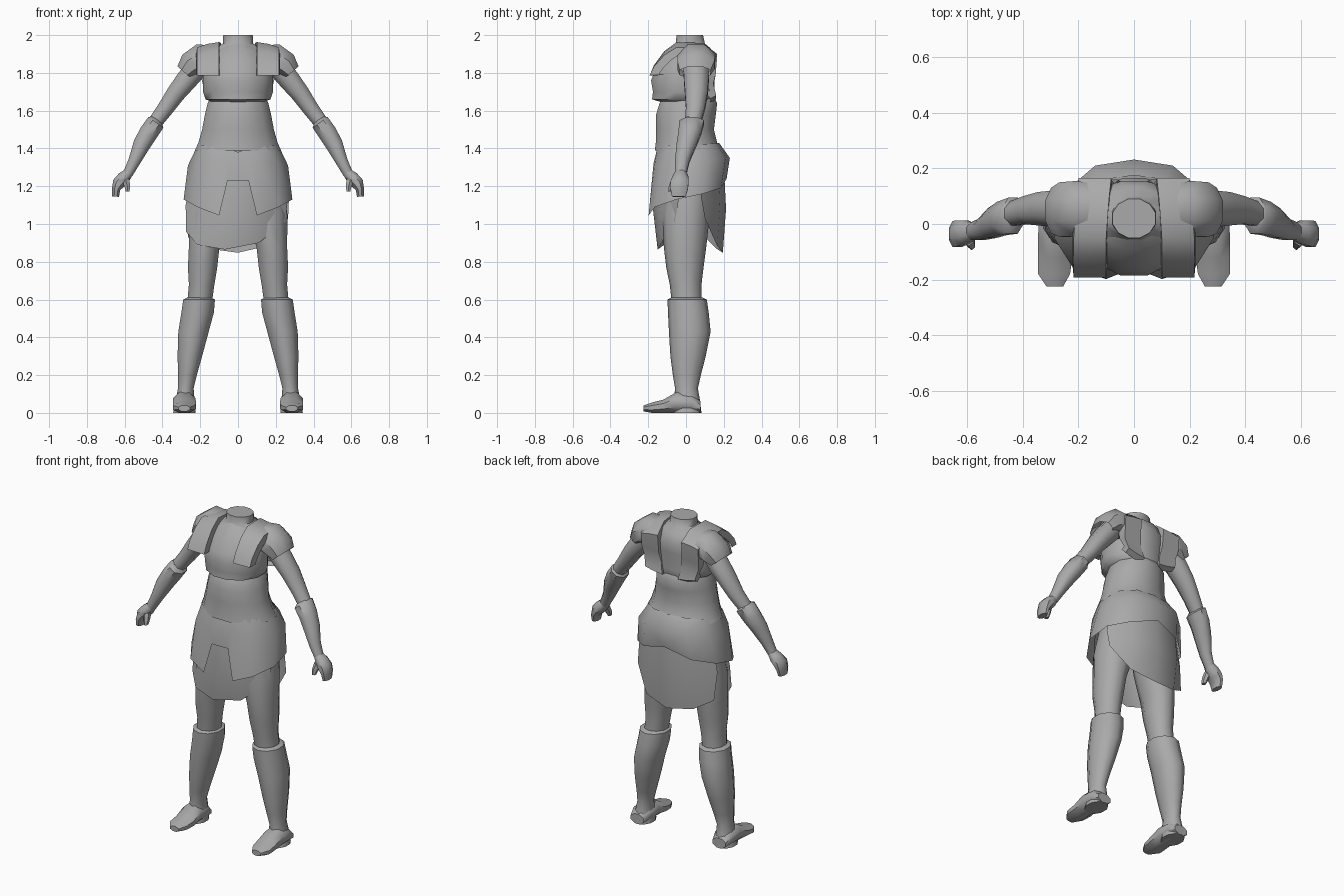
import bpy, math
from mathutils import Vector

grey = bpy.data.materials.new("plain_grey")
grey.diffuse_color = (0.4, 0.4, 0.4, 1)


def make(name, verts, faces, mirror=False, angle=50):
    me = bpy.data.meshes.new(name)
    me.from_pydata(verts, [], faces)
    me.materials.append(grey)
    ob = bpy.data.objects.new(name, me)
    bpy.context.collection.objects.link(ob)
    bpy.ops.object.select_all(action='DESELECT')
    bpy.context.view_layer.objects.active = ob
    ob.select_set(True)
    bpy.ops.object.mode_set(mode='EDIT')
    bpy.ops.mesh.select_all(action='SELECT')
    bpy.ops.mesh.normals_make_consistent(inside=False)
    bpy.ops.object.mode_set(mode='OBJECT')
    bpy.ops.object.shade_smooth_by_angle(angle=math.radians(angle))
    if mirror:
        ob.modifiers.new("mirror", 'MIRROR').merge_threshold = 0.002
    return ob


def loft(name, rings, n=8, mirror=False, caps=(True, True)):
    """Skin rings given as (centre, half axis u, half axis v)."""
    verts, faces = [], []
    k = 1 / math.cos(math.pi / n)
    for c, u, v in rings:
        for i in range(n):
            a = 2 * math.pi * (i + .5) / n
            verts.append(Vector(c) + Vector(u) * math.cos(a) * k + Vector(v) * math.sin(a) * k)
    for r in range(len(rings) - 1):
        for i in range(n):
            j = (i + 1) % n
            faces.append((r*n + i, r*n + j, r*n + n + j, r*n + n + i))
    if caps[0]:
        faces.append(tuple(range(n))[::-1])
    if caps[1]:
        faces.append(tuple(range(len(verts) - n, len(verts))))
    return make(name, verts, faces, mirror)


def zring(z, x0, x1, y0, y1):
    return ((x0+x1)/2, (y0+y1)/2, z), ((x1-x0)/2, 0, 0), (0, (y1-y0)/2, 0)


def yring(y, x0, x1, z0, z1):
    return ((x0+x1)/2, y, (z0+z1)/2), ((x1-x0)/2, 0, 0), (0, 0, (z1-z0)/2)


def limb(name, pts, caps=(True, True), n=8):
    """Mirrored tube through (x, y, z, half width, half depth) points."""
    rings = []
    for i, p in enumerate(pts):
        a, b = pts[max(i-1, 0)], pts[min(i+1, len(pts)-1)]
        t = Vector((b[0]-a[0], 0, b[2]-a[2])).normalized()
        rings.append((p[:3], (-t.z*p[3], 0, t.x*p[3]), (0, p[4], 0)))
    return loft(name, rings, n, True, caps)


def sheet(name, rows, mirror=False, angle=50):
    w = len(rows[0])
    faces = [(r*w+i, r*w+i+1, r*w+w+i+1, r*w+w+i)
             for r in range(len(rows)-1) for i in range(w-1)]
    return make(name, [p for row in rows for p in row], faces, mirror, angle)


def body(name, rows, caps=(True, True)):
    return loft(name, [zring(z, -w, w, f, b) for z, w, f, b in rows], 12, caps=caps)


# trunk: hips, upper body and neck
body("trunk", [(1.12, .2, -.1, .12), (1.25, .23, -.13, .17), (1.4, .2, -.14, .16),
               (1.5, .18, -.14, .14), (1.66, .145, -.12, .145), (1.77, .17, -.12, .15),
               (1.86, .18, -.1, .155), (1.93, .13, -.07, .13), (1.955, .08, -.055, .1),
               (2.0, .078, -.05, .09)])
# waist garment with flared hem
body("waist_wrap", [(1.39, .228, -.165, .185), (1.43, .21, -.16, .165), (1.5, .19, -.158, .148),
                    (1.58, .175, -.158, .158), (1.64, .16, -.14, .165), (1.67, .145, -.12, .15)],
     (False, False))
# chest wrap with ledge underneath
body("chest_wrap", [(1.645, .135, -.13, .145), (1.66, .172, -.18, .15), (1.7, .185, -.175, .15),
                    (1.76, .185, -.185, .15), (1.81, .183, -.165, .155), (1.87, .17, -.13, .155),
                    (1.92, .13, -.09, .135), (1.955, .07, -.055, .1)], (False, False))

# shoulder straps, running from the front over to the back
path = [(-.15, 1.785, 0), (-.193, 1.785, 0), (-.17, 1.84, 0), (-.115, 1.915, 0), (-.05, 1.963, .0),
        (.09, 1.958, -.01), (.165, 1.9, -.018), (.157, 1.79, -.02), (.145, 1.73, -.03),
        (.16, 1.66, -.045), (.13, 1.64, -.045)]
rows = []
for y, z, dx in path:
    s = Vector((0, y - .01, z - 1.8)).normalized() * .05
    rows.append([(.097 + dx, y - s.y, z - s.z), (.1 + dx, y, z), (.16 + dx, y, z - s.z*.2),
                 (.217 + dx, y, z - s.z*.6), (.222 + dx, y - s.y, z - s.z*1.4)])
sheet("shoulder_strap", rows, True)

# short sleeve caps
limb("sleeve_cap", [(.12, .05, 1.87, .075, .09), (.2, .055, 1.868, .085, .1),
                    (.25, .052, 1.84, .072, .098), (.283, .048, 1.802, .05, .082)], (True, False))
# arms
limb("upper_arm", [(.19, .05, 1.86, .06, .065), (.27, .055, 1.765, .057, .066),
                   (.33, .055, 1.69, .05, .06), (.385, .05, 1.61, .043, .05),
                   (.445, .035, 1.53, .038, .042)])
limb("forearm_guard", [(.425, .03, 1.55, .03, .04), (.435, .03, 1.538, .049, .065),
                       (.475, .02, 1.48, .05, .06), (.51, .003, 1.42, .046, .053),
                       (.55, -.02, 1.33, .032, .038), (.585, -.028, 1.262, .026, .03)])
limb("hand", [(.575, -.028, 1.275, .024, .028), (.605, -.03, 1.245, .034, .042),
              (.632, -.035, 1.215, .034, .048), (.645, -.036, 1.185, .022, .046),
              (.648, -.038, 1.145, .018, .036)])
limb("thumb", [(.595, -.05, 1.235, .02, .025), (.586, -.068, 1.2, .015, .02),
               (.584, -.078, 1.172, .01, .014)], n=6)

# hip skirt, half outline from centre front to centre back
sheet("hip_skirt", [
    [(0, -.15, 1.38), (.07, -.15, 1.41), (.14, -.125, 1.415), (.19, -.09, 1.415),
     (.215, 0, 1.415), (.19, .1, 1.42), (.11, .16, 1.43), (0, .175, 1.43)],
    [(0, -.172, 1.32), (.06, -.172, 1.32), (.12, -.165, 1.32), (.21, -.12, 1.32),
     (.265, 0, 1.31), (.245, .12, 1.33), (.14, .21, 1.35), (0, .232, 1.35)],
    [(0, -.18, 1.23), (.055, -.18, 1.23), (.1, -.198, 1.045), (.215, -.165, 1.09),
     (.288, -.05, 1.13), (.275, .09, 1.16), (.165, .185, 1.19), (0, .215, 1.24)]], True)
# hanging front and back panels
sheet("front_panel", [
    [(-.25, -.03, 1.25), (-.17, -.11, 1.28), (0, -.15, 1.28), (.17, -.11, 1.28), (.25, -.03, 1.25)],
    [(-.277, -.04, 1.1), (-.17, -.14, 1.08), (0, -.175, 1.08), (.16, -.14, 1.08), (.262, -.04, 1.12)],
    [(-.275, -.06, .96), (-.215, -.115, .89), (-.07, -.15, .865), (.11, -.13, .9), (.25, -.06, 1.01)]])
sheet("back_panel", [
    [(-.24, .08, 1.3), (-.15, .17, 1.32), (0, .2, 1.32), (.15, .17, 1.32), (.24, .08, 1.3)],
    [(-.275, .08, 1.1), (-.17, .18, 1.08), (0, .212, 1.08), (.16, .18, 1.08), (.27, .08, 1.14)],
    [(-.265, .1, .93), (-.16, .16, .87), (0, .195, .848), (.16, .165, .885), (.265, .1, 1.03)]])

# legs
loft("thigh", [zring(*r) for r in [
    (1.22, .01, .23, -.11, .14), (1.05, .04, .262, -.12, .12), (.88, .098, .26, -.112, .102),
    (.77, .11, .265, -.1, .088), (.68, .125, .26, -.082, .078), (.57, .14, .27, -.07, .08)]],
    10, True)
loft("boot", [zring(*r) for r in [
    (.61, .14, .27, -.075, .085), (.6, .122, .29, -.093, .105), (.53, .128, .3, -.09, .115),
    (.43, .155, .316, -.085, .125), (.3, .19, .32, -.078, .1), (.2, .218, .317, -.066, .075),
    (.13, .235, .318, -.055, .06), (.07, .23, .33, -.06, .07), (.0, .225, .343, -.07, .078)]],
    10, True)
loft("foot", [yring(*r) for r in [
    (.078, .24, .33, 0, .06), (.03, .225, .343, 0, .1), (-.05, .225, .345, 0, .11),
    (-.12, .222, .345, 0, .07), (-.18, .23, .345, 0, .055), (-.225, .255, .315, .008, .04)]],
    8, True)
